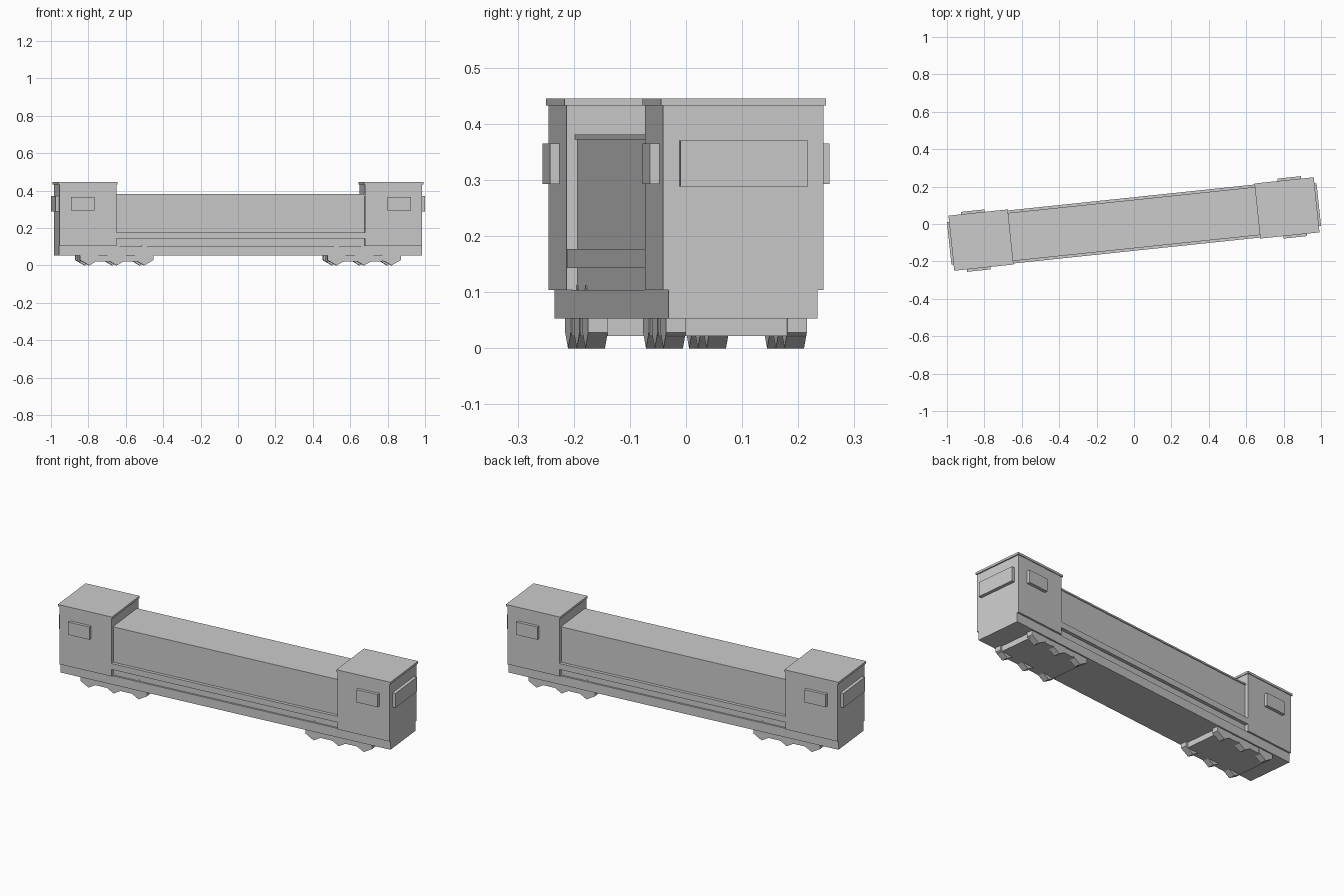
import bpy
import bmesh
from math import radians
from mathutils import Matrix

if "Cube" in bpy.data.objects:
    bpy.data.objects.remove(bpy.data.objects["Cube"], do_unlink=True)

HEADING = Matrix.Rotation(radians(6), 4, "Z")   # whole vehicle is turned slightly

grey = bpy.data.materials.new("light_grey")
grey.use_nodes = True
colour = (0.6, 0.6, 0.6, 1)
grey.diffuse_color = colour
grey.node_tree.nodes["Principled BSDF"].inputs["Base Color"].default_value = colour


def finish(name, bm):
    mesh = bpy.data.meshes.new(name)
    bm.to_mesh(mesh)
    bm.free()
    mesh.materials.append(grey)
    obj = bpy.data.objects.new(name, mesh)
    obj.matrix_world = HEADING
    bpy.context.collection.objects.link(obj)
    return obj


def box(name, xs, ys, zs):
    """Axis-aligned box between the given limits."""
    spans = [sorted(s) for s in (xs, ys, zs)]
    centre = [(a + b) / 2 for a, b in spans]
    size = [b - a for a, b in spans]
    bm = bmesh.new()
    bmesh.ops.create_cube(bm, size=1, matrix=Matrix.Translation(centre) @ Matrix.Diagonal((*size, 1)))
    return finish(name, bm)


def wheel(name, x, y, radius, width):
    """Six-sided wheel standing on one corner."""
    bm = bmesh.new()
    place = Matrix.Translation((x, y, radius)) @ Matrix.Rotation(radians(90), 4, "X")
    bmesh.ops.create_cone(bm, cap_ends=True, segments=6, radius1=radius, radius2=radius,
                          depth=width, matrix=place)
    # Put a corner at the bottom
    lowest = sorted(v.co.z for v in bm.verts)
    if lowest[0] > 0.001:
        turn = Matrix.Rotation(radians(30), 4, "Y")
        bmesh.ops.rotate(bm, verts=bm.verts, cent=(x, y, radius), matrix=turn)
    return finish(name, bm)


# Frame and long hood
box("frame", (-0.975, 0.975), (-0.1335, 0.1335), (0.053, 0.104))
box("hood", (-0.67, 0.67), (-0.124, 0.124), (0.104, 0.372))
box("hood_cap", (-0.67, 0.67), (-0.129, 0.129), (0.372, 0.381))
box("side_ledge", (-0.67, 0.67), (-0.1425, 0.1425), (0.143, 0.177))

# Cabs and bogies at both ends
for end, s in (("left", 1), ("right", -1)):
    box(f"{end}_cab", (s * 0.668, s * 0.975), (-0.1435, 0.1435), (0.104, 0.433))
    box(f"{end}_cab_roof", (s * 0.663, s * 0.982), (-0.148, 0.148), (0.433, 0.445))
    box(f"{end}_end_window", (s * 0.97, s * 0.9935), (-0.114, 0.114), (0.288, 0.37))
    box(f"{end}_bogie", (s * 0.48, s * 0.852), (-0.124, 0.124), (0.022, 0.055))
    for side, t in (("front", -1), ("back", 1)):
        box(f"{end}_{side}_window", (s * 0.788, s * 0.914), (t * 0.14, t * 0.161), (0.293, 0.365))
        for i in range(3):
            wheel(f"{end}_{side}_wheel_{i + 1}", s * (0.517 + 0.148 * i), t * 0.1085, 0.0565, 0.035)
